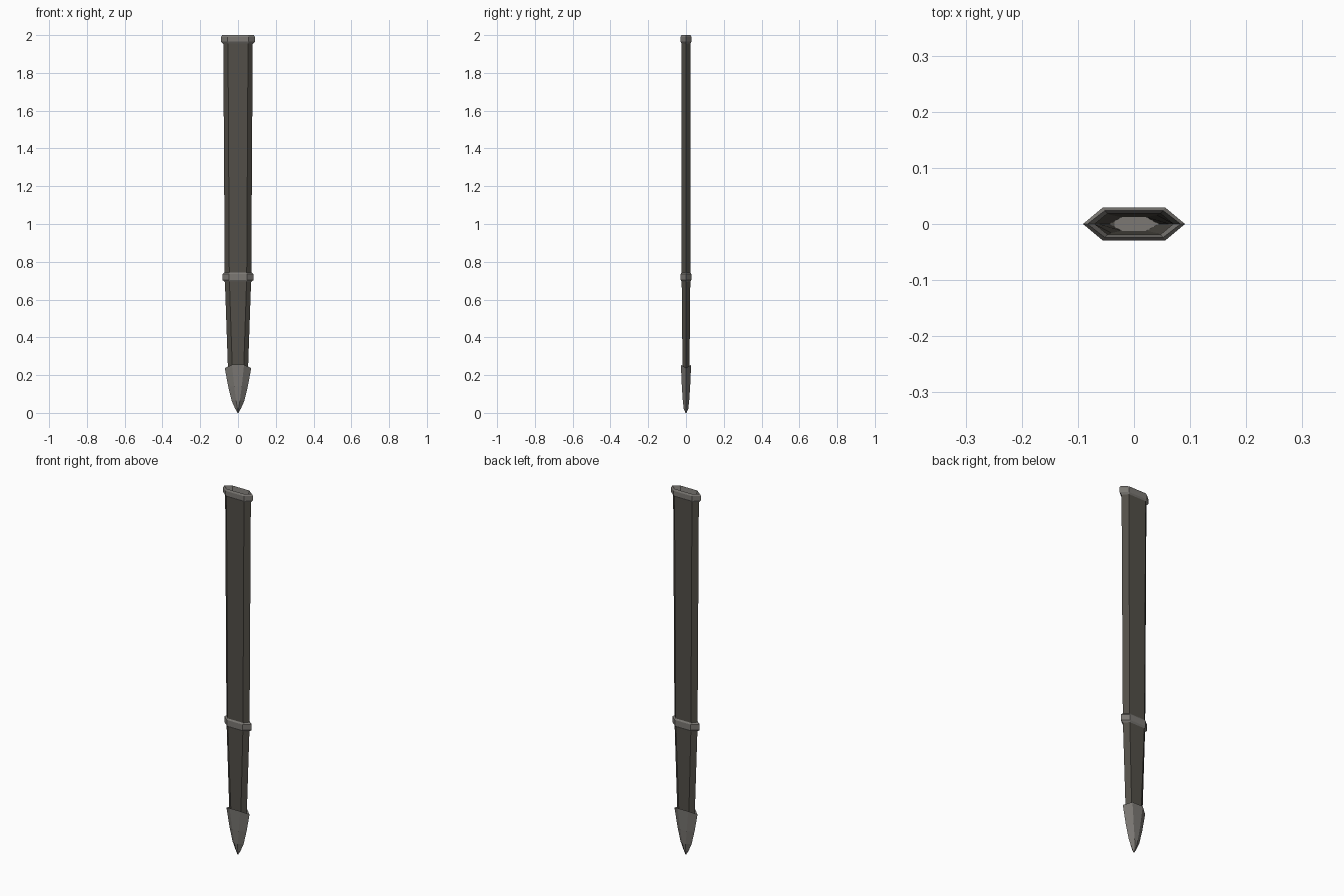
import bpy, bmesh

if "Cube" in bpy.data.objects:
    bpy.data.objects.remove(bpy.data.objects["Cube"])

def material(name, rgb):
    m = bpy.data.materials.new(name)
    m.diffuse_color = (*rgb, 1)
    m.use_nodes = True
    m.node_tree.nodes["Principled BSDF"].inputs["Base Color"].default_value = m.diffuse_color
    return m

LEATHER = material("dark leather", (0.085, 0.078, 0.065))
METAL = material("grey metal", (0.20, 0.19, 0.175))

def hexagon(half, flat, depth, z, dz=0.0):
    """Flattened hexagon; dz lowers the two side points."""
    return [(half, 0, z - dz), (flat, depth, z), (-flat, depth, z),
            (-half, 0, z - dz), (-flat, -depth, z), (flat, -depth, z)]

def loft(name, sections, mat, cap_start=True, cap_end=True, ring=False):
    bm = bmesh.new()
    loops = [[bm.verts.new(p) for p in hexagon(*s)] for s in sections]
    pairs = list(zip(loops, loops[1:]))
    if ring:
        pairs.append((loops[-1], loops[0]))
    for a, b in pairs:
        for i in range(6):
            j = (i + 1) % 6
            bm.faces.new((a[i], a[j], b[j], b[i]))
    if cap_start and not ring:
        bm.faces.new(loops[0][::-1])
    if cap_end and not ring:
        bm.faces.new(loops[-1])
    bmesh.ops.recalc_face_normals(bm, faces=bm.faces)
    me = bpy.data.meshes.new(name)
    bm.to_mesh(me)
    bm.free()
    me.materials.append(mat)
    ob = bpy.data.objects.new(name, me)
    bpy.context.collection.objects.link(ob)
    return ob

# Hollow sheath: outside from tip to mouth, then back down inside
loft("sheath_body", [
    (0.052, 0.029, 0.018, 0.20),
    (0.070, 0.046, 0.023, 0.715),
    (0.078, 0.053, 0.024, 1.97),
    (0.070, 0.047, 0.019, 1.97),
    (0.062, 0.040, 0.016, 0.715),
    (0.044, 0.022, 0.012, 0.24),
], LEATHER)

# Mouth collar, bevelled and open in the middle
loft("mouth_collar", [
    (0.078, 0.052, 0.022, 1.953),
    (0.091, 0.056, 0.029, 1.965),
    (0.091, 0.056, 0.029, 1.990),
    (0.083, 0.052, 0.024, 2.000),
    (0.070, 0.047, 0.019, 1.970),
], METAL, ring=True)

# Middle band
loft("middle_band", [
    (0.068, 0.044, 0.021, 0.690),
    (0.083, 0.048, 0.028, 0.704),
    (0.083, 0.048, 0.028, 0.735),
    (0.070, 0.046, 0.021, 0.745),
], METAL)
bpy.data.objects.remove(bpy.data.objects["middle_band"])
loft("middle_band", [
    (0.066, 0.044, 0.020, 0.690),
    (0.083, 0.048, 0.028, 0.704),
    (0.083, 0.048, 0.028, 0.735),
    (0.066, 0.044, 0.020, 0.747),
], METAL, ring=True)

# Pointed tip
loft("pointed_tip", [
    (0.002, 0.001, 0.003, 0.000),
    (0.015, 0.003, 0.012, 0.022),
    (0.034, 0.010, 0.017, 0.065),
    (0.052, 0.020, 0.022, 0.140),
    (0.070, 0.032, 0.027, 0.255, 0.018),
    (0.050, 0.028, 0.017, 0.248, 0.010),
], METAL)
